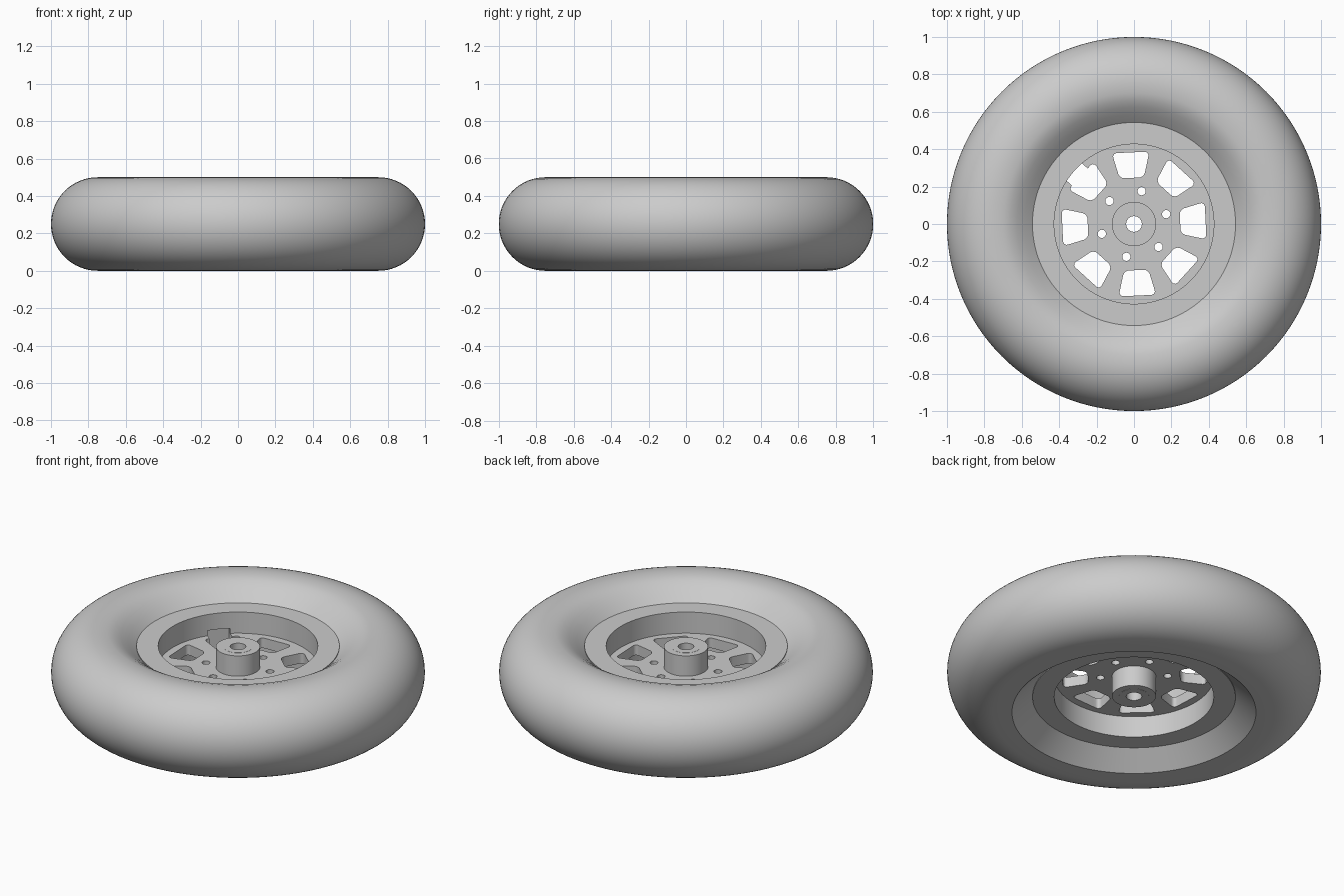
import bpy, bmesh
from math import cos, sin, pi, radians
from mathutils import Matrix

cube = bpy.data.objects.get("Cube")
if cube:
    bpy.data.objects.remove(cube, do_unlink=True)

grey = bpy.data.materials.new("plain grey")
grey.use_nodes = True
colour = (0.6, 0.6, 0.6, 1)
grey.diffuse_color = colour
grey.node_tree.nodes["Principled BSDF"].inputs["Base Color"].default_value = colour


def finish(bm, name):
    bmesh.ops.recalc_face_normals(bm, faces=bm.faces)
    mesh = bpy.data.meshes.new(name)
    bm.to_mesh(mesh)
    bm.free()
    mesh.materials.append(grey)
    obj = bpy.data.objects.new(name, mesh)
    bpy.context.collection.objects.link(obj)
    return obj


def activate(obj):
    bpy.ops.object.select_all(action="DESELECT")
    obj.select_set(True)
    bpy.context.view_layer.objects.active = obj


def smooth(obj):
    activate(obj)
    bpy.ops.object.shade_smooth_by_angle(angle=radians(30))


def lathe(name, profile, steps=128):
    """Spin a closed (radius, height) outline around z."""
    bm = bmesh.new()
    rings = [[bm.verts.new((r * cos(2 * pi * i / steps), r * sin(2 * pi * i / steps), z))
              for r, z in profile] for i in range(steps)]
    n = len(profile)
    for i in range(steps):
        a, b = rings[i], rings[(i + 1) % steps]
        for j in range(n):
            k = (j + 1) % n
            bm.faces.new((a[j], b[j], b[k], a[k]))
    return finish(bm, name)


def add_prism(bm, outline, z0, z1, angle, bevel=0):
    """Extrude an outline upward, round its upright edges, turn it about z."""
    base = [bm.verts.new((x, y, z0)) for x, y in outline]
    top = [bm.verts.new((x, y, z1)) for x, y in outline]
    bm.faces.new(base[::-1])
    bm.faces.new(top)
    uprights = []
    n = len(base)
    for i in range(n):
        j = (i + 1) % n
        bm.faces.new((base[i], base[j], top[j], top[i]))
    bmesh.ops.rotate(bm, verts=base + top, cent=(0, 0, 0),
                     matrix=Matrix.Rotation(angle, 3, "Z"))
    if bevel:
        uprights = [bm.edges.get((a, b)) for a, b in zip(base, top)]
        bmesh.ops.bevel(bm, geom=uprights, offset=bevel, segments=5,
                        profile=0.5, affect="EDGES")


def cut(target, cutter):
    cutter.hide_render = True
    mod = target.modifiers.new("cut", "BOOLEAN")
    mod.operation = "DIFFERENCE"
    mod.solver = "EXACT"
    mod.object = cutter
    activate(target)
    bpy.ops.object.modifier_apply(modifier=mod.name)
    bpy.data.objects.remove(cutter, do_unlink=True)


# Tyre: round tread, soft upper shoulder, crisp lower lip
tread = [(0.75 + 0.25 * cos(a), 0.25 + 0.25 * sin(a))
         for a in (-pi / 2 + pi * i / 32 for i in range(33))]
shoulder = [(0.7, 0.498), (0.66, 0.486), (0.625, 0.466), (0.585, 0.437), (0.543, 0.4)]
seat = [(0.53, 0.4), (0.53, 0.1), (0.543, 0.1), (0.653, 0)]
tyre = lathe("tyre", tread + shoulder + seat)
smooth(tyre)

# Rim with web and hub: lower half outline, mirrored about mid height
half = [(0.043, 0.1), (0.118, 0.1), (0.118, 0.22), (0.427, 0.22),
        (0.427, 0.095), (0.543, 0.095)]
rim = lathe("rim", half + [(r, 0.5 - z) for r, z in reversed(half)])

# Eight rounded windows and six bolt holes through the web
TURN = radians(2.7)
bm = bmesh.new()
window = [(0.247, -0.065), (0.383, -0.1), (0.383, 0.1), (0.247, 0.065)]
for i in range(8):
    add_prism(bm, window, 0.15, 0.35, TURN + i * pi / 4, 0.026)
hole = [(0.18 + 0.022 * cos(a), 0.022 * sin(a)) for a in (2 * pi * i / 24 for i in range(24))]
for i in range(6):
    add_prism(bm, hole, 0.15, 0.35, radians(17) + i * pi / 3)
cut(rim, finish(bm, "web_cutter"))

# Valve notch beside one window, reaching into the rim wall
bm = bmesh.new()
notch = [(0.33, -0.062), (0.45, -0.062), (0.45, 0.062), (0.33, 0.062)]
add_prism(bm, notch, 0.19, 0.31, radians(139))
cut(rim, finish(bm, "notch_cutter"))
smooth(rim)

# Bearings set in both ends of the hub
for name, z in (("lower_bearing", 0.099), ("upper_bearing", 0.381)):
    bearing = lathe(name, [(0.042, z), (0.08, z), (0.08, z + 0.02), (0.042, z + 0.02)], 64)
    smooth(bearing)
